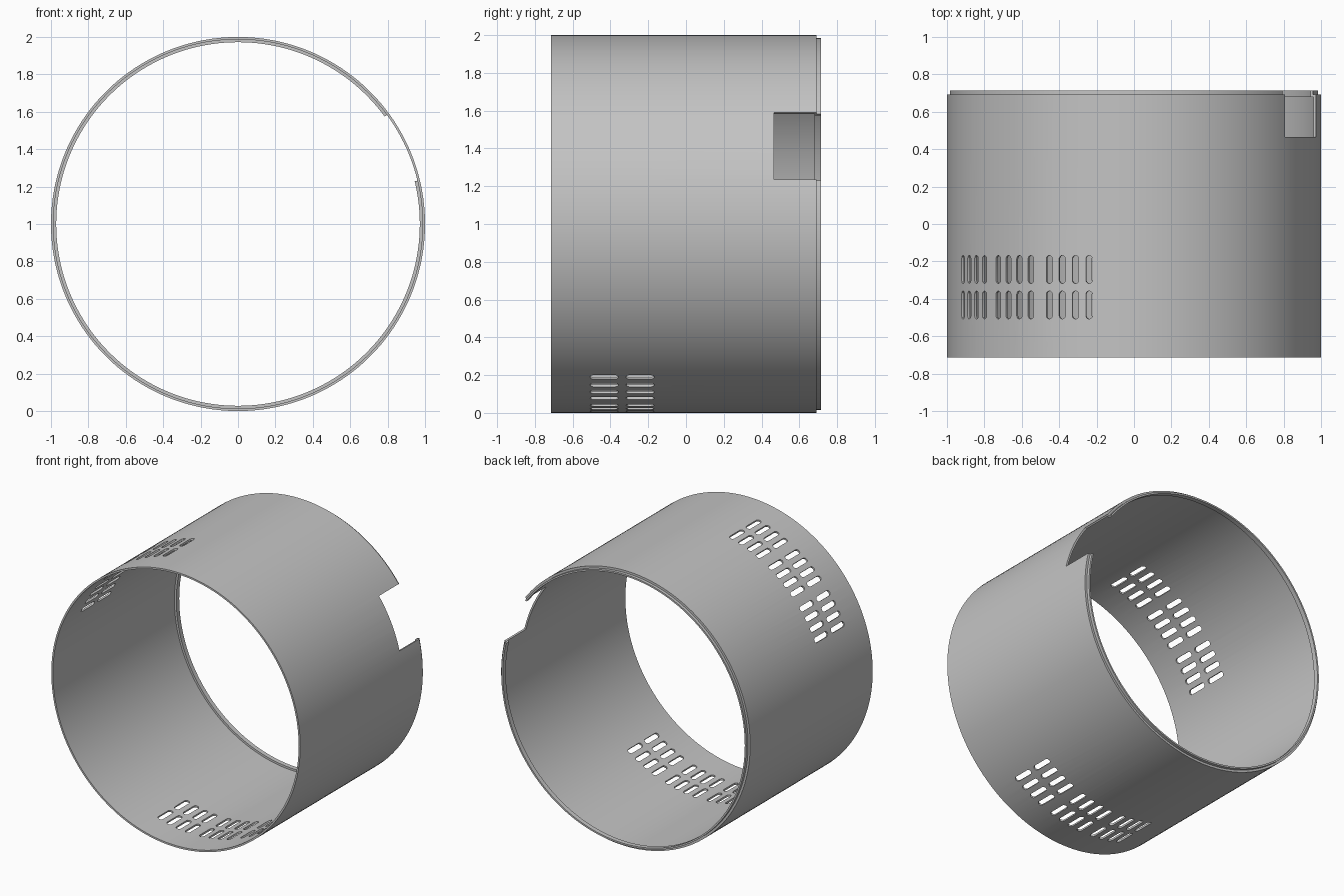
import bpy, bmesh, math
from mathutils import Matrix, Vector

if "Cube" in bpy.data.objects:
    bpy.data.objects.remove(bpy.data.objects["Cube"], do_unlink=True)

grey = bpy.data.materials.new("plain grey")
grey.use_nodes = True
colour = (0.55, 0.55, 0.55, 1)
grey.diffuse_color = colour
grey.node_tree.nodes["Principled BSDF"].inputs["Base Color"].default_value = colour

SEGMENTS = 180


def polar(radius, angle, y):
    """Point around the sleeve axis, angle measured from +x towards +z."""
    return Vector((radius * math.cos(angle), y, 1 + radius * math.sin(angle)))


def make_object(name, bm):
    bmesh.ops.recalc_face_normals(bm, faces=bm.faces)
    mesh = bpy.data.meshes.new(name)
    bm.to_mesh(mesh)
    bm.free()
    mesh.materials.append(grey)
    obj = bpy.data.objects.new(name, mesh)
    bpy.context.collection.objects.link(obj)
    return obj


def loft(bm, rings, closed):
    """Skin matching rings of points, closing the loop or capping both ends."""
    rings = [[bm.verts.new(p) for p in ring] for ring in rings]
    pairs = list(zip(rings, rings[1:]))
    if closed:
        pairs.append((rings[-1], rings[0]))
    else:
        bm.faces.new(rings[0])
        bm.faces.new(rings[-1])
    for a, b in pairs:
        for i in range(len(a)):
            j = (i + 1) % len(a)
            bm.faces.new((a[i], a[j], b[j], b[i]))


# Thin sleeve with a stepped lip at the back: (radius, y)
profile = [(1, -0.714), (1, 0.692), (0.984, 0.692), (0.984, 0.714),
           (0.972, 0.714), (0.972, 0.68), (0.987, 0.68), (0.987, -0.714)]
bm = bmesh.new()
loft(bm, [[polar(r, math.tau * s / SEGMENTS, y) for r, y in profile]
          for s in range(SEGMENTS)], True)
sleeve = make_object("sleeve", bm)

# Notch cutter: a radial wedge through the back edge
bm = bmesh.new()
wedge = [(0.9, 0.465), (1.1, 0.465), (1.1, 0.8), (0.9, 0.8)]
loft(bm, [[polar(r, math.radians(13.6 + 22.6 * k / 8), y) for r, y in wedge]
          for k in range(9)], False)
notch_cutter = make_object("notch_cutter", bm)

# Vent cutter: two patches, each three groups of four slots in two rows
bm = bmesh.new()
half_width, half_length = 0.018, 0.075
outline = []
for end in (1, -1):
    for k in range(7):
        a = math.pi * k / 6 + (0 if end > 0 else math.pi)
        outline.append((half_width * math.cos(a),
                        half_width * math.sin(a) + end * (half_length - half_width)))
for patch in (130, 279.7):
    for group in (-1, 0, 1):
        for slot in range(4):
            angle = math.radians(patch + 19.6 * group + 4.35 * (slot - 1.5))
            out = Vector((math.cos(angle), 0, math.sin(angle)))
            side = Vector((-out.z, 0, out.x))
            for row in (-0.243, -0.433):
                loft(bm, [[polar(r, angle, row + v) + side * u for u, v in outline]
                          for r in (0.93, 1.05)], False)
vent_cutter = make_object("vent_cutter", bm)

# Cut the openings
bpy.ops.object.select_all(action='DESELECT')
bpy.context.view_layer.objects.active = sleeve
sleeve.select_set(True)
for cutter in (notch_cutter, vent_cutter):
    cutter.hide_render = True
    cut = sleeve.modifiers.new(cutter.name, 'BOOLEAN')
    cut.operation = 'DIFFERENCE'
    cut.solver = 'EXACT'
    cut.object = cutter
    bpy.ops.object.modifier_apply(modifier=cut.name)
    bpy.data.objects.remove(cutter, do_unlink=True)
bpy.ops.object.shade_smooth_by_angle(angle=math.radians(30))
